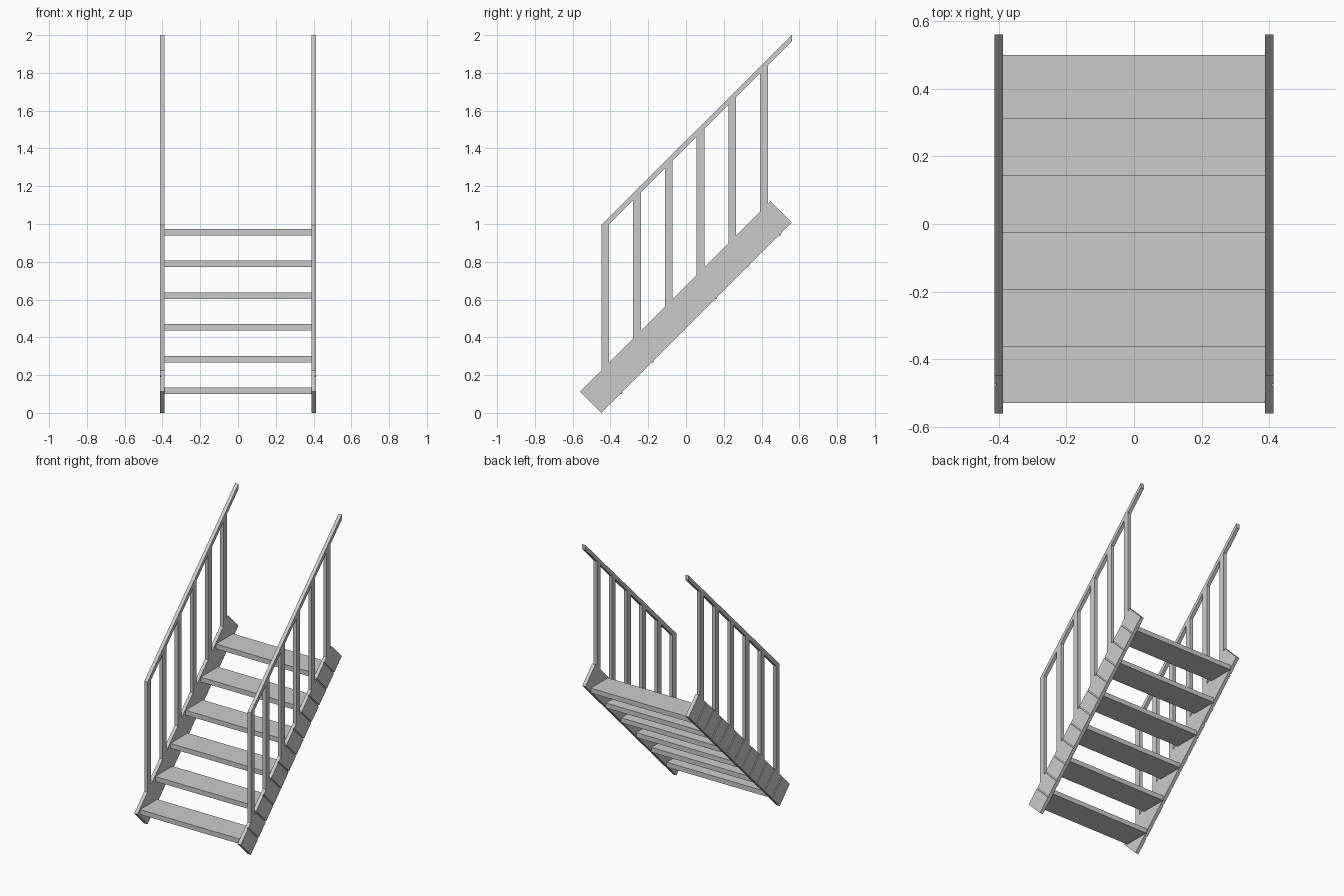
import bpy, bmesh

cube = bpy.data.objects.get("Cube")
if cube:
    bpy.data.objects.remove(cube, do_unlink=True)

grey = bpy.data.materials.new("light grey")
grey.use_nodes = True
COLOR = (0.6, 0.6, 0.6, 1)
grey.diffuse_color = COLOR
grey.node_tree.nodes["Principled BSDF"].inputs["Base Color"].default_value = COLOR


def extrude_x(name, profiles, x0, x1):
    """Extrude closed (y, z) outlines from x0 to x1 into one object."""
    bm = bmesh.new()
    for outline in profiles:
        a = [bm.verts.new((x0, y, z)) for y, z in outline]
        b = [bm.verts.new((x1, y, z)) for y, z in outline]
        bm.faces.new(a)
        bm.faces.new(b[::-1])
        for i in range(len(a)):
            j = (i + 1) % len(a)
            bm.faces.new((a[i], b[i], b[j], a[j]))
    bmesh.ops.recalc_face_normals(bm, faces=bm.faces)
    mesh = bpy.data.meshes.new(name)
    bm.to_mesh(mesh)
    bm.free()
    mesh.materials.append(grey)
    obj = bpy.data.objects.new(name, mesh)
    bpy.context.collection.objects.link(obj)
    return obj


RISE = 0.168          # step spacing, both up and back
STEPS = 6
INNER, CORE, OUTER = 0.388, 0.407, 0.413
RUN = 1.008           # length of the 45 degree stringer along y


def slab(t0, t1):
    """Piece of the slanted stringer between two distances along y."""
    low, high = (-0.448, 0.0), (-0.56, 0.112)
    return [(low[0] + t0, low[1] + t0), (low[0] + t1, low[1] + t1),
            (high[0] + t1, high[1] + t1), (high[0] + t0, high[1] + t0)]


# Treads
for i in range(STEPS):
    y, z = -0.53 + RISE * i, 0.1 + RISE * i
    extrude_x(f"tread_{i + 1}",
              [[(y, z), (y + 0.19, z), (y + 0.19, z + 0.034), (y, z + 0.034)]],
              -INNER - 0.002, INNER + 0.002)

# Outer panels with narrow grooves between them
count = STEPS * 2
gap = 0.003
panels = [slab(RUN * i / count + (gap if i else 0),
               RUN * (i + 1) / count - (gap if i < count - 1 else 0))
          for i in range(count)]

# Posts, cut to the slope at both ends
posts = []
for i in range(STEPS):
    y0 = -0.448 + RISE * i
    y1 = y0 + 0.041
    posts.append([(y0, y0 + 0.672), (y1, y1 + 0.672),
                  (y1, y1 + 1.408), (y0, y0 + 1.408)])

# Handrail with upright ends
rail = [(-0.448, 0.957), (0.56, 1.965), (0.56, 2.0), (-0.448, 0.996)]

for side, s in (("left", 1), ("right", -1)):
    extrude_x(f"{side}_stringer", [slab(0, RUN)], s * INNER, s * CORE)
    extrude_x(f"{side}_stringer_panels", panels, s * CORE, s * OUTER)
    extrude_x(f"{side}_posts", posts, s * INNER, s * OUTER)
    extrude_x(f"{side}_handrail", [rail], s * INNER, s * OUTER)
